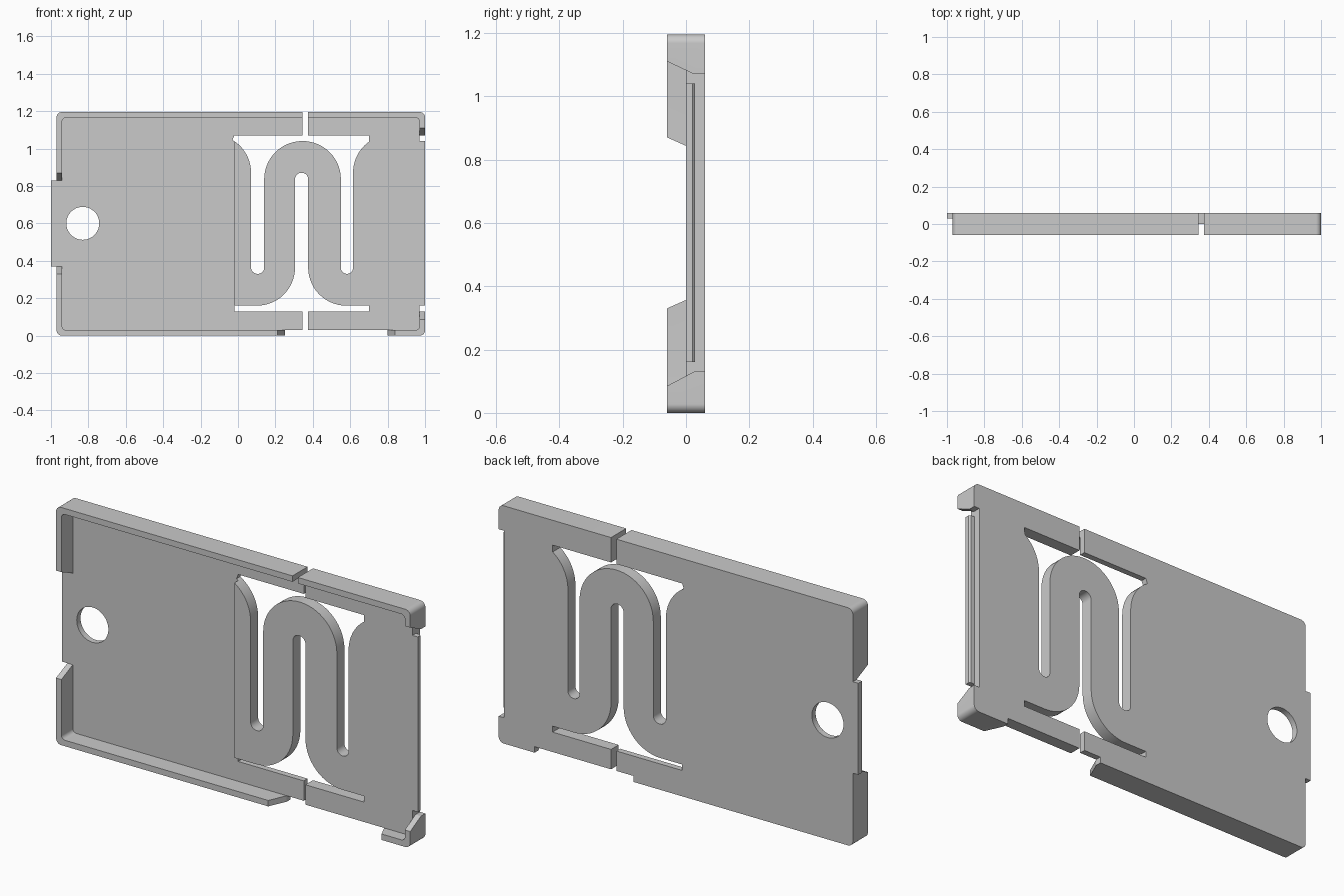
import bpy
import bmesh
from math import sin, cos, pi, radians
from mathutils import Vector

if "Cube" in bpy.data.objects:
    bpy.data.objects.remove(bpy.data.objects["Cube"])

H = 1.195          # overall height
HALF = 0.06        # half of the depth
THIN = 0.03        # front of the thin left floor
WALL = 0.03        # rim thickness
SLOT_R = 0.034     # rounded slot ends
BEND_R = 0.204     # large spring bends

grey = bpy.data.materials.new("plain_grey")
grey.use_nodes = True
grey.diffuse_color = (0.59, 0.59, 0.59, 1)
grey.node_tree.nodes["Principled BSDF"].inputs["Base Color"].default_value = grey.diffuse_color


def rounded(corners, steps=14):
    """Outline from (u, v) or (u, v, radius) corners."""
    out = []
    for i, c in enumerate(corners):
        p = Vector(c[:2])
        r = c[2] if len(c) > 2 else 0
        if not r:
            out.append(p)
            continue
        back = (Vector(corners[i - 1][:2]) - p).normalized()
        ahead = (Vector(corners[(i + 1) % len(corners)][:2]) - p).normalized()
        centre = p + r * (back + ahead)
        for k in range(steps + 1):
            t = pi / 2 * k / steps
            out.append(centre - r * (ahead * cos(t) + back * sin(t)))
    return out


def arc(cx, cz, r, a0, a1, steps=12):
    angles = [radians(a0 + (a1 - a0) * k / steps) for k in range(steps + 1)]
    return [(cx + r * cos(a), cz + r * sin(a)) for a in angles]


def rect(u0, v0, u1, v1, r=0):
    return [(u0, v0, r), (u1, v0, r), (u1, v1, r), (u0, v1, r)]


def prism(name, corners, axis, lo, hi):
    """Closed, outward-facing extrusion of an outline along an axis."""
    place = {"x": lambda u, v, d: (d, u, v),
             "y": lambda u, v, d: (u, d, v),
             "z": lambda u, v, d: (u, v, d)}[axis]
    outline = rounded(corners)
    n = len(outline)
    bm = bmesh.new()
    near = [bm.verts.new(place(p.x, p.y, lo)) for p in outline]
    far = [bm.verts.new(place(p.x, p.y, hi)) for p in outline]
    bm.faces.new(near[::-1])
    bm.faces.new(far)
    for i in range(n):
        j = (i + 1) % n
        bm.faces.new((near[i], near[j], far[j], far[i]))
    bm.normal_update()
    if bm.calc_volume(signed=True) < 0:
        bmesh.ops.reverse_faces(bm, faces=bm.faces[:])
    mesh = bpy.data.meshes.new(name)
    bm.to_mesh(mesh)
    bm.free()
    mesh.materials.append(grey)
    ob = bpy.data.objects.new(name, mesh)
    bpy.context.collection.objects.link(ob)
    return ob


def combine(target, tool, operation="DIFFERENCE"):
    mod = target.modifiers.new(tool.name, "BOOLEAN")
    mod.operation, mod.solver, mod.object = operation, "EXACT", tool
    bpy.context.view_layer.objects.active = target
    bpy.ops.object.modifier_apply(modifier=mod.name)
    bpy.data.objects.remove(tool)


# Solid block with rounded corners
tray = prism("spring_tray", rect(-0.97, 0, 1, H, 0.028), "y", -HALF, HALF)

# Right pocket and thick floor
top = H - WALL
right_pocket = [(-0.02, WALL), (0.97, WALL, 0.02), (0.97, top, 0.02), (-0.02, top)]
combine(tray, prism("right_pocket", right_pocket, "y", -0.2, 0))

# Left pocket wraps round the spring and leaves a thin floor
left_pocket = [(-0.94, WALL, 0.02), (0.36, WALL), (0.36, 0.145), (-0.02, 0.145),
               (-0.02, 1.06), (0.36, 1.06), (0.36, top), (-0.94, top, 0.02)]
combine(tray, prism("left_pocket", left_pocket, "y", -0.2, THIN))

# Upper window: two hanging slots, the spring bend and the rim slit
upper = [(-0.02, 1.07), (0.345, 1.07), (0.345, 1.4), (0.375, 1.4), (0.375, 1.07),
         (0.70, 1.07)]
upper += arc(0.82, 0.87, 0.205, 126, 180)
upper += [(0.615, 0.33, SLOT_R * 0.95), (0.55, 0.33, SLOT_R * 0.95),
          (0.55, 1.04, BEND_R), (0.14, 1.04, BEND_R),
          (0.14, 0.33, SLOT_R), (0.07, 0.33, SLOT_R)]
upper += arc(-0.135, 0.87, 0.205, 0, 59)
combine(tray, prism("upper_window", upper, "y", -0.2, 0.2))

# Lower window: one rising slot with flared foot and the rim slit
lower = [(-0.02, 0.13), (0.345, 0.13), (0.345, -0.2), (0.375, -0.2), (0.375, 0.13),
         (0.70, 0.13), (0.70, 0.16), (0.375, 0.16, BEND_R), (0.375, 0.87, SLOT_R),
         (0.305, 0.87, SLOT_R), (0.305, 0.16, BEND_R), (-0.02, 0.16)]
combine(tray, prism("lower_window", lower, "y", -0.2, 0.2))

# Round hole
combine(tray, prism("round_hole", arc(-0.83, 0.6, 0.088, 0, 352.5, 47), "y", -0.2, 0.2))

# Sloped gap in the left rim
left_gap = [(-HALF, 0.33), (THIN, 0.37), (THIN, 0.83), (-HALF, 0.87),
            (-0.2, 0.87), (-0.2, 0.33)]
combine(tray, prism("left_gap", left_gap, "x", -1.2, -0.94))

# Sloped gap in the right rim
right_gap = [(-0.2, 0.085), (-HALF, 0.085), (0.025, 0.13), (0.2, 0.13),
             (0.2, 1.07), (0.025, 1.07), (-HALF, 1.11), (-0.2, 1.11)]
combine(tray, prism("right_gap", right_gap, "x", 0.97, 1.2))

# Sloped gap in the bottom rim
bottom_gap = [(0.21, -0.2), (0.21, -HALF), (0.25, THIN), (0.25, 0.2),
              (0.80, 0.2), (0.80, THIN), (0.84, -HALF), (0.84, -0.2)]
combine(tray, prism("bottom_gap", bottom_gap, "z", -0.2, WALL))

# Rear tab on the left end and chamfered front lip on the right end
combine(tray, prism("end_tab", rect(-1, THIN, -0.95, HALF), "z", 0.37, 0.83), "UNION")
lip = [(0.95, 0), (1, 0), (1, 0.02), (0.992, 0.028), (0.95, 0.028)]
combine(tray, prism("end_lip", lip, "z", 0.16, 1.04), "UNION")

# Smooth bends, sharp edges
bpy.ops.object.select_all(action="DESELECT")
tray.select_set(True)
bpy.context.view_layer.objects.active = tray
bpy.ops.object.shade_smooth_by_angle(angle=radians(20))
